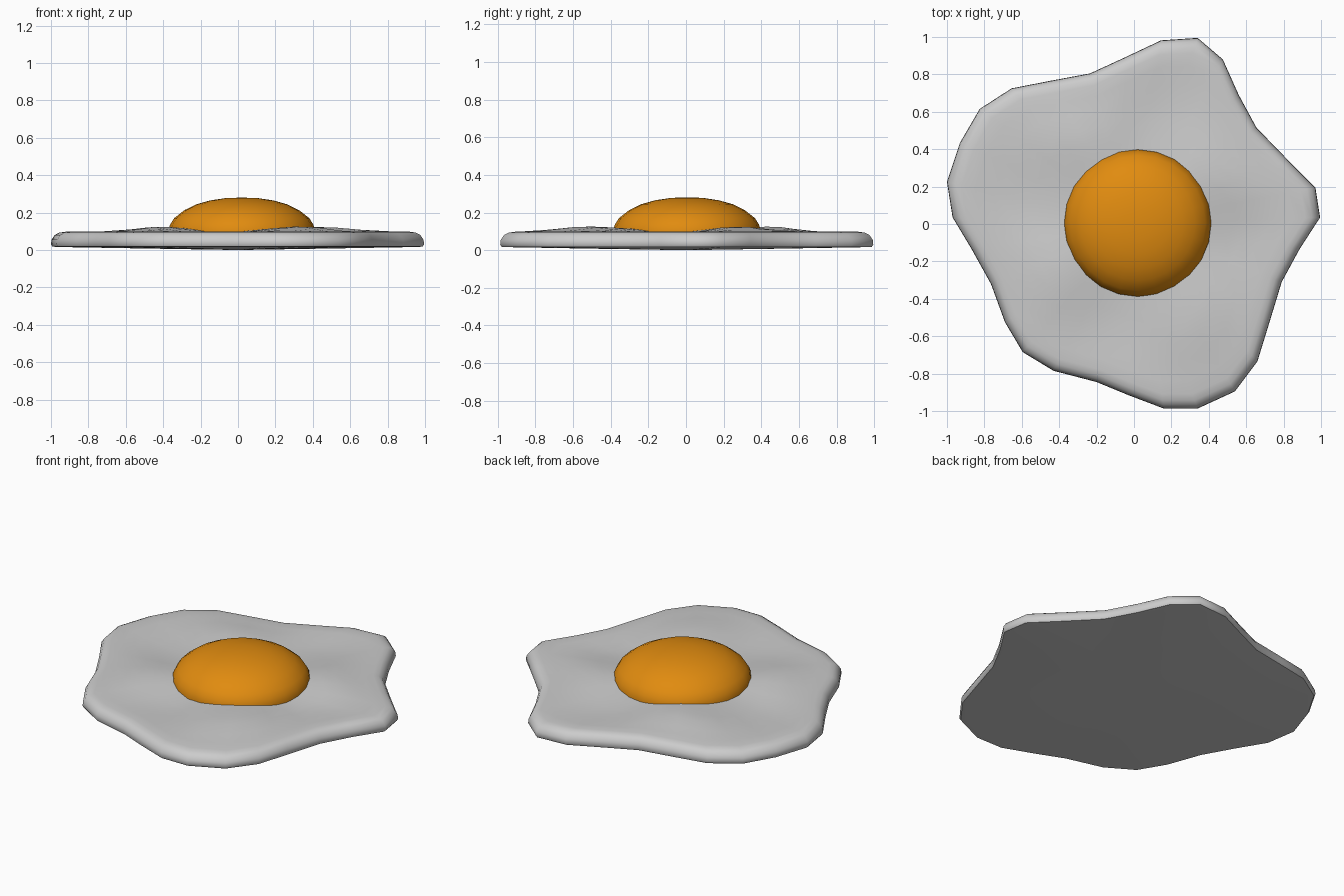
import bpy, bmesh, math

if "Cube" in bpy.data.objects:
    bpy.data.objects.remove(bpy.data.objects["Cube"])

# outline of the egg white, seen from above
OUTLINE = [(.34, .995), (.475, .88), (.56, .69), (.655, .515), (.82, .345), (.97, .195),
           (.995, .035), (.885, -.135), (.79, -.31), (.72, -.54), (.66, -.735), (.54, -.895),
           (.34, -.987), (.16, -.987), (-.03, -.915), (-.2, -.845), (-.43, -.785),
           (-.595, -.685), (-.69, -.525), (-.765, -.32), (-.865, -.14), (-.97, .035),
           (-1, .225), (-.93, .435), (-.825, .615), (-.655, .725), (-.45, .765),
           (-.235, .805), (-.05, .89), (.145, .982)][::-1]
CX, CY = 0.02, 0.005


def loft(name, outline, profile, height=None):
    """Scale the outline through (factor, z, ripple) rings and close both ends with a point."""
    bm = bmesh.new()
    rings = []
    for f, z, ripple in profile:
        ring = []
        for x, y in outline:
            dz = ripple * math.cos(4 * (math.atan2(y, x) - math.radians(33)))
            ring.append(bm.verts.new((x * f, y * f, z + dz)))
        rings.append(ring)
    n = len(outline)
    for a, b in zip(rings, rings[1:]):
        for i in range(n):
            j = (i + 1) % n
            bm.faces.new((a[i], a[j], b[j], b[i]))
    for ring, z, flip in ((rings[0], height[0], True), (rings[-1], height[1], False)):
        tip = bm.verts.new((0, 0, z))
        for i in range(n):
            bm.faces.new((ring[i], ring[(i + 1) % n], tip))
    bmesh.ops.recalc_face_normals(bm, faces=bm.faces)
    me = bpy.data.meshes.new(name)
    bm.to_mesh(me)
    bm.free()
    ob = bpy.data.objects.new(name, me)
    bpy.context.collection.objects.link(ob)
    bpy.ops.object.select_all(action='DESELECT')
    ob.select_set(True)
    bpy.context.view_layer.objects.active = ob
    bpy.ops.object.shade_smooth_by_angle(angle=math.radians(50))
    return ob


# egg white: shallow underside, rounded rim, gently rippled top
white = [(.5, .008, 0), (.96, .016, 0), (.992, .018, 0), (1, .03, 0), (.997, .055, 0),
         (.98, .08, 0), (.955, .093, 0), (.92, .098, 0), (.85, .099, .004), (.75, .101, .012),
         (.65, .104, .02), (.55, .105, .02), (.45, .105, .014), (.3, .105, .006)]
loft("egg_white", OUTLINE, white, (0, .105))

# yolk: flattened dome sunk into the white
SEG, R = 24, 0.393
circle = [(R * math.cos(2 * math.pi * i / SEG), R * math.sin(2 * math.pi * i / SEG))
          for i in range(SEG)]
dome = [(1, .07, 0), (1, .105, 0), (.975, .135, 0), (.92, .17, 0), (.78, .213, 0),
        (.62, .244, 0), (.43, .265, 0), (.21, .278, 0)]
yolk = loft("yolk", circle, dome, (.07, .28))
yolk.location = (CX, CY, 0)
mat = bpy.data.materials.new("yolk_orange")
mat.diffuse_color = (0.75, 0.26, 0.005, 1)
mat.use_nodes = True
mat.node_tree.nodes["Principled BSDF"].inputs["Base Color"].default_value = mat.diffuse_color
yolk.data.materials.append(mat)
